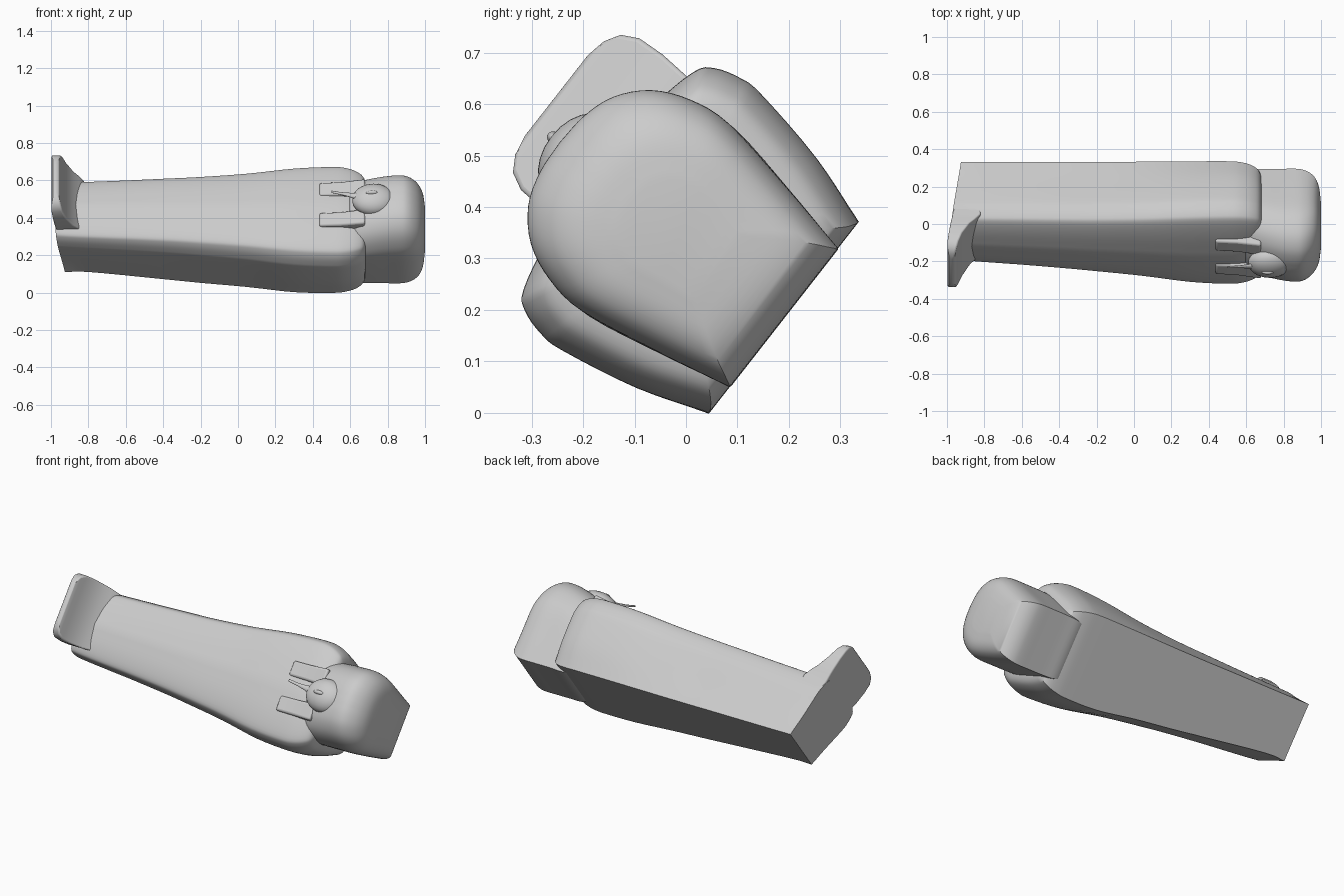
import bpy, bmesh, math
from mathutils import Matrix, Vector

if "Cube" in bpy.data.objects:
    bpy.data.objects.remove(bpy.data.objects["Cube"])

# Parts are made lying on their back (x, width, height), then rolled onto one edge
ROLL = Matrix.Translation((0, 0.19, 0.185)) @ Matrix.Rotation(math.radians(52), 4, 'X')


def spline(pts, n):
    """Catmull-Rom samples through a list of tuples."""
    p = [Vector(a) for a in pts]
    p = [2 * p[0] - p[1]] + p + [2 * p[-1] - p[-2]]
    out = []
    for i in range(1, len(p) - 2):
        a, b, c, d = p[i - 1:i + 3]
        for k in range(n):
            t = k / n
            out.append(0.5 * (2 * b + (c - a) * t + (2 * a - 5 * b + 4 * c - d) * t * t
                              + (3 * b - a - 3 * c + d) * t ** 3))
    return out + [p[-2]]


def loft(name, rings, bevel=0.0, angle=40):
    """Skin closed rings, cap both ends and roll into place."""
    bm = bmesh.new()
    rows = [[bm.verts.new(p) for p in r] for r in rings]
    n = len(rows[0])
    for a, b in zip(rows, rows[1:]):
        for i in range(n):
            j = (i + 1) % n
            bm.faces.new((a[i], a[j], b[j], b[i]))
    bm.faces.new(rows[0][::-1])
    bm.faces.new(rows[-1])
    bmesh.ops.recalc_face_normals(bm, faces=bm.faces)
    bm.transform(ROLL)
    me = bpy.data.meshes.new(name)
    bm.to_mesh(me)
    bm.free()
    ob = bpy.data.objects.new(name, me)
    bpy.context.collection.objects.link(ob)
    if bevel:
        m = ob.modifiers.new("Bevel", 'BEVEL')
        m.width, m.segments, m.angle_limit = bevel, 3, math.radians(35)
    bpy.ops.object.select_all(action='DESELECT')
    ob.select_set(True)
    bpy.context.view_layer.objects.active = ob
    bpy.ops.object.shade_smooth_by_angle(angle=math.radians(angle))
    return ob


def section_loft(name, half, stations):
    """Stations: x, centre, shift of back, half width, height, back ratio, shrink."""
    rings = []
    for x, c, shift, hw, top, back, s in spline(stations, 4):
        side = spline([(back, 0, 0)] + [(w, h, 0) for w, h in half], 4)
        loop = [(p.x, p.y) for p in side] + [(-p.x, p.y) for p in side[-2::-1]]
        slant = 0.13 * min(1, max(0, (-x - 0.6) / 0.3))      # leaning foot end
        rings.append([(x - slant * h * top, c + shift * max(0, 1 - h) ** 1.3 + w * hw * s,
                       0.27 + (h * top - 0.27) * s) for w, h in loop])
    return loft(name, rings)


def ellipsoid(name, centre, radii):
    rings = []
    for i in range(1, 20):
        a = math.pi * i / 20
        rings.append([(centre[0] - radii[0] * math.cos(a),
                       centre[1] + radii[1] * math.sin(a) * math.cos(t * math.pi / 12),
                       centre[2] + radii[2] * math.sin(a) * math.sin(t * math.pi / 12))
                      for t in range(24)])
    return loft(name, rings)


# Tapering body case with rounded shoulders
section_loft("body_case",
             [(0.90, 0.30), (1, 0.64), (1, 0.75), (0.95, 0.86), (0.85, 0.92), (0.5, 0.97), (0, 1)],
             [(-0.925, 0.04, 0.028, 0.195, 0.415, 0.84, 1), (-0.8, 0.033, 0.035, 0.203, 0.42, 0.80, 1),
              (-0.4, 0.022, 0.022, 0.228, 0.437, 0.82, 1), (-0.2, 0.015, 0.016, 0.243, 0.445, 0.82, 1),
              (0.05, 0.008, 0.01, 0.268, 0.455, 0.80, 1), (0.3, 0.002, 0, 0.303, 0.467, 0.77, 1),
              (0.5, 0, 0, 0.315, 0.47, 0.75, 1), (0.58, 0, 0, 0.312, 0.468, 0.74, 0.99),
              (0.64, 0, 0, 0.303, 0.465, 0.74, 0.945), (0.675, 0, 0, 0.30, 0.465, 0.74, 0.84),
              (0.69, 0, 0, 0.30, 0.465, 0.74, 0.6)])

# Upright foot plate: height, back x, front x, half width
foot = [(0.25, -0.955, -0.82, 0.165), (0.36, -0.970, -0.82, 0.172), (0.40, -0.976, -0.85, 0.18),
        (0.43, -0.981, -0.878, 0.185), (0.50, -0.991, -0.918, 0.19), (0.555, -0.998, -0.938, 0.187),
        (0.588, -0.996, -0.948, 0.17), (0.606, -0.99, -0.956, 0.14), (0.614, -0.983, -0.965, 0.10)]
loft("foot_plate", [[(a, 0.068 - w, h), (b, 0.068 - w, h), (b, 0.068 + w, h), (a, 0.068 + w, h)]
                    for h, a, b, w in foot], bevel=0.008)

# Head with smooth headdress
section_loft("head",
             [(0.88, 0.28), (1, 0.57), (0.96, 0.73), (0.82, 0.86), (0.58, 0.95), (0.3, 0.99), (0, 1)],
             [(0.55, 0, 0, 0.20, 0.44, 0.74, 0.92), (0.62, 0, 0, 0.222, 0.48, 0.74, 1),
              (0.7, 0, 0, 0.23, 0.515, 0.74, 1), (0.8, 0, 0, 0.231, 0.545, 0.74, 1),
              (0.87, 0, 0, 0.231, 0.553, 0.74, 1), (0.91, 0, 0, 0.23, 0.55, 0.74, 0.98),
              (0.945, 0, 0, 0.23, 0.54, 0.75, 0.92), (0.972, 0, 0, 0.23, 0.53, 0.77, 0.82),
              (0.99, 0, 0, 0.23, 0.525, 0.79, 0.66), (1.0, 0, 0, 0.23, 0.52, 0.8, 0.4)])

# Face and nose
ellipsoid("face", (0.725, 0, 0.505), (0.115, 0.096, 0.068))
ellipsoid("nose", (0.715, 0, 0.567), (0.032, 0.012, 0.014))

# Headdress strips hanging on the chest
for side, tag in ((-1, "left"), (1, "right")):
    loft("headdress_strip_" + tag,
         [[(x, side * 0.102 - w, 0.40), (x, side * 0.102 + w, 0.40),
           (x, side * 0.102 + w, h), (x, side * 0.102 - w, h)]
          for x, w, h in ((0.435, 0.043, 0.472), (0.55, 0.044, 0.479), (0.68, 0.048, 0.50))],
         bevel=0.012)

# Thin chin beard, its tip standing off the chest
beard = spline([(0.70, 0.0, 0.545, 0.040), (0.64, 0.005, 0.532, 0.022),
                (0.57, 0.012, 0.540, 0.010), (0.50, 0.02, 0.550, 0.007)], 4)
loft("beard", [[(x, w + r * math.cos(k * math.pi / 6), h + 0.6 * r * math.sin(k * math.pi / 6))
                for k in range(12)] for x, w, h, r in beard])
